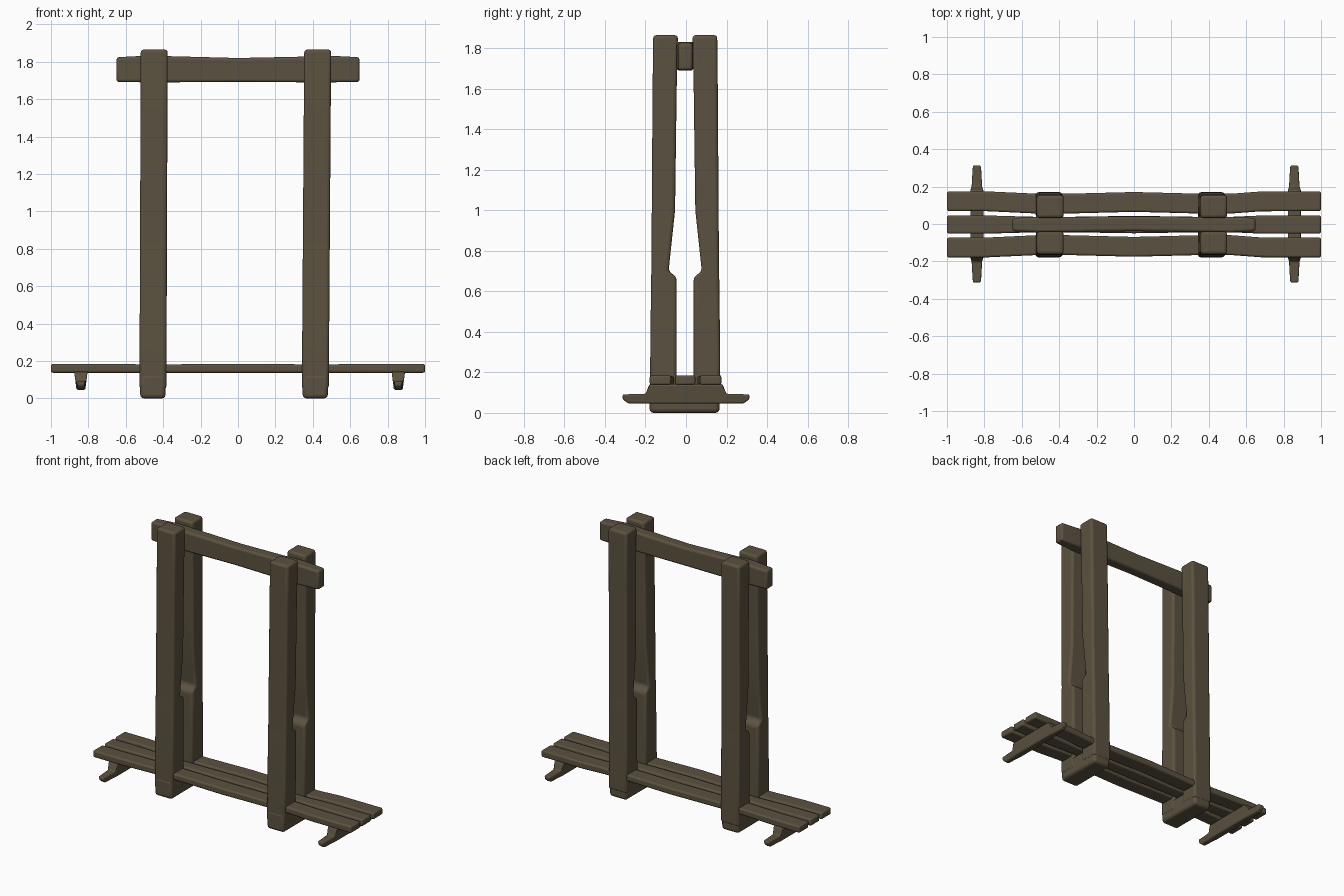
import bpy
import bmesh
from math import radians

cube = bpy.data.objects.get("Cube")
if cube:
    bpy.data.objects.remove(cube)

COLOR = (0.105, 0.083, 0.051, 1)
wood = bpy.data.materials.new("weathered_brown_wood")
wood.use_nodes = True
wood.diffuse_color = COLOR
bsdf = wood.node_tree.nodes["Principled BSDF"]
bsdf.inputs["Base Color"].default_value = COLOR
bsdf.inputs["Roughness"].default_value = 0.9


def timber(name, axis, sections, bevel=0.016, taper=1.0):
    """Loft boxes along an axis; section = (position, a_min, a_max, b_min, b_max)."""
    place = {"X": lambda t, a, b: (t, a, b),
             "Y": lambda t, a, b: (a, t, b),
             "Z": lambda t, a, b: (a, b, t)}[axis]
    bm = bmesh.new()
    rings = []
    for t, a0, a1, b0, b1 in sections:
        mid, half = (a0 + a1) / 2, (a1 - a0) / 2 * taper
        corners = ((mid - half, b0), (mid + half, b0), (a1, b1), (a0, b1))
        rings.append([bm.verts.new(place(t, a, b)) for a, b in corners])
    for r, s in zip(rings, rings[1:]):
        for i in range(4):
            j = (i + 1) % 4
            bm.faces.new((r[i], r[j], s[j], s[i]))
    bm.faces.new(rings[0])
    bm.faces.new(rings[-1])
    bmesh.ops.recalc_face_normals(bm, faces=bm.faces)
    mesh = bpy.data.meshes.new(name)
    bm.to_mesh(mesh)
    bm.free()
    mesh.materials.append(wood)
    ob = bpy.data.objects.new(name, mesh)
    bpy.context.collection.objects.link(ob)
    mod = ob.modifiers.new("soft_edges", "BEVEL")
    mod.width = bevel
    mod.segments = 3
    mod.limit_method = "ANGLE"
    mod.angle_limit = radians(28)
    bpy.ops.object.select_all(action="DESELECT")
    ob.select_set(True)
    bpy.context.view_layer.objects.active = ob
    bpy.ops.object.shade_smooth_by_angle(angle=radians(40))
    return ob


# Posts: (height, outer depth, inner depth), notched on the inner face
POST = [(0.05, 0.178, 0.046), (0.35, 0.176, 0.046), (0.67, 0.172, 0.046),
        (0.70, 0.171, 0.086), (0.85, 0.170, 0.070), (1.0, 0.169, 0.054),
        (1.3, 0.167, 0.050), (1.6, 0.165, 0.046), (1.865, 0.162, 0.040)]

for side, x_low, x_high in (("right", -0.455, -0.448), ("left", 0.413, 0.426)):
    for end, sign in (("front", -1), ("back", 1)):
        rows = []
        for z, outer, inner in POST:
            x = x_low + (x_high - x_low) * z / 1.865
            if sign > 0:
                outer, inner = outer - 0.008, inner - 0.008
            y0, y1 = sorted((sign * outer, sign * inner))
            rows.append((z, x - 0.072, x + 0.072, y0, y1))
        timber(f"{end}_{side}_post", "Z", rows)
    # Foot beam joining the two posts at the ground
    timber(f"{side}_foot_beam", "Y", [
        (-0.180, x_low - 0.07, x_low + 0.07, 0, 0.13),
        (0.166, x_low - 0.07, x_low + 0.07, 0, 0.13)], 0.02, 0.96)

# Top beam clamped between the posts
timber("top_beam", "X", [
    (-0.65, -0.038, 0.032, 1.692, 1.824), (-0.50, -0.046, 0.038, 1.690, 1.832),
    (-0.38, -0.044, 0.038, 1.690, 1.830), (0.0, -0.038, 0.040, 1.692, 1.820),
    (0.38, -0.044, 0.038, 1.690, 1.828), (0.50, -0.046, 0.038, 1.690, 1.832),
    (0.65, -0.038, 0.032, 1.692, 1.824)], 0.014)

# Deck planks: (x, shift toward centre) bends the outer planks in at the posts
BEND = [(-1, 0), (-0.8, 0.0), (-0.52, 0.013), (-0.35, 0.013), (0, 0.004),
        (0.35, 0.013), (0.52, 0.013), (0.68, 0.001), (1, 0)]
for name, y, sign in (("front", -0.126, 1), ("middle", -0.003, 0), ("back", 0.122, -1)):
    rows = []
    for x, bend in BEND:
        c = y + sign * bend
        half = 0.053 if sign else 0.049 - bend * 0.6
        rows.append((x, c - half, c + half, 0.137, 0.185 - bend * 0.2))
    timber(f"{name}_deck_plank", "X", rows, 0.011)

# Cleats under the deck ends, with thin arms reaching out on both sides
for side, x in (("right", -0.84), ("left", 0.857)):
    rows = [(-0.313, x - 0.024, x + 0.024, 0.068, 0.092),
            (-0.285, x - 0.025, x + 0.025, 0.046, 0.092),
            (-0.200, x - 0.030, x + 0.030, 0.046, 0.094),
            (-0.180, x - 0.036, x + 0.036, 0.046, 0.142)]
    rows += [(-t, a0, a1, b0, b1) for t, a0, a1, b0, b1 in reversed(rows)]
    timber(f"{side}_deck_cleat", "Y", rows, 0.008, 0.65)
